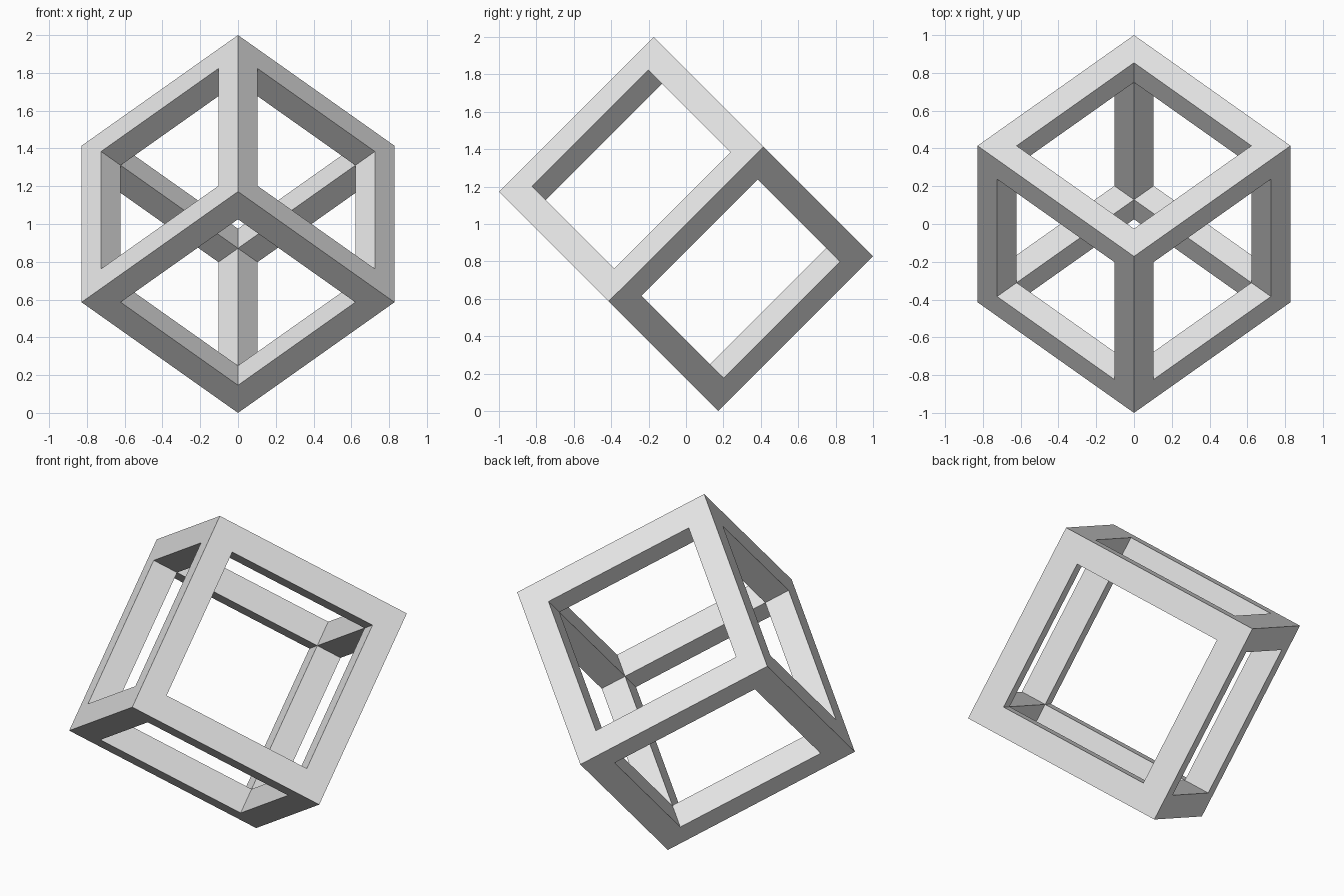
import bpy, bmesh
from math import radians
from mathutils import Matrix

default = bpy.data.objects.get("Cube")
if default:
    bpy.data.objects.remove(default, do_unlink=True)

# Proportions: bars are one eighth of the cube's side
SIDE = 1.1716
BAR = SIDE / 8

# Single flat colour
grey = bpy.data.materials.new("light_grey")
grey.use_nodes = True
colour = (0.8, 0.8, 0.8, 1)
grey.diffuse_color = colour
grey.node_tree.nodes["Principled BSDF"].inputs["Base Color"].default_value = colour

# Outer cube with a square opening inset in each side
bm = bmesh.new()
bmesh.ops.create_cube(bm, size=SIDE)
sides = bm.faces[:]
bmesh.ops.inset_individual(bm, faces=sides, thickness=BAR, use_even_offset=True)

# Push the openings inward by one bar, then open them into the hollow middle
inner = bmesh.ops.extrude_discrete_faces(bm, faces=sides)["faces"]
for face in inner:
    face.normal_update()
    bmesh.ops.translate(bm, verts=face.verts[:], vec=-face.normal * BAR)
bmesh.ops.delete(bm, geom=inner, context="FACES")
bmesh.ops.remove_doubles(bm, verts=bm.verts[:], dist=0.001)
bmesh.ops.recalc_face_normals(bm, faces=bm.faces[:])

# Tip the frame onto one corner
tilt = Matrix.Rotation(radians(-45), 4, "X") @ Matrix.Rotation(radians(45), 4, "Z")
bm.transform(Matrix.Translation((0, 0, 1)) @ tilt)

mesh = bpy.data.meshes.new("cube_frame")
bm.to_mesh(mesh)
bm.free()
mesh.materials.append(grey)
frame = bpy.data.objects.new("cube_frame", mesh)
bpy.context.collection.objects.link(frame)
